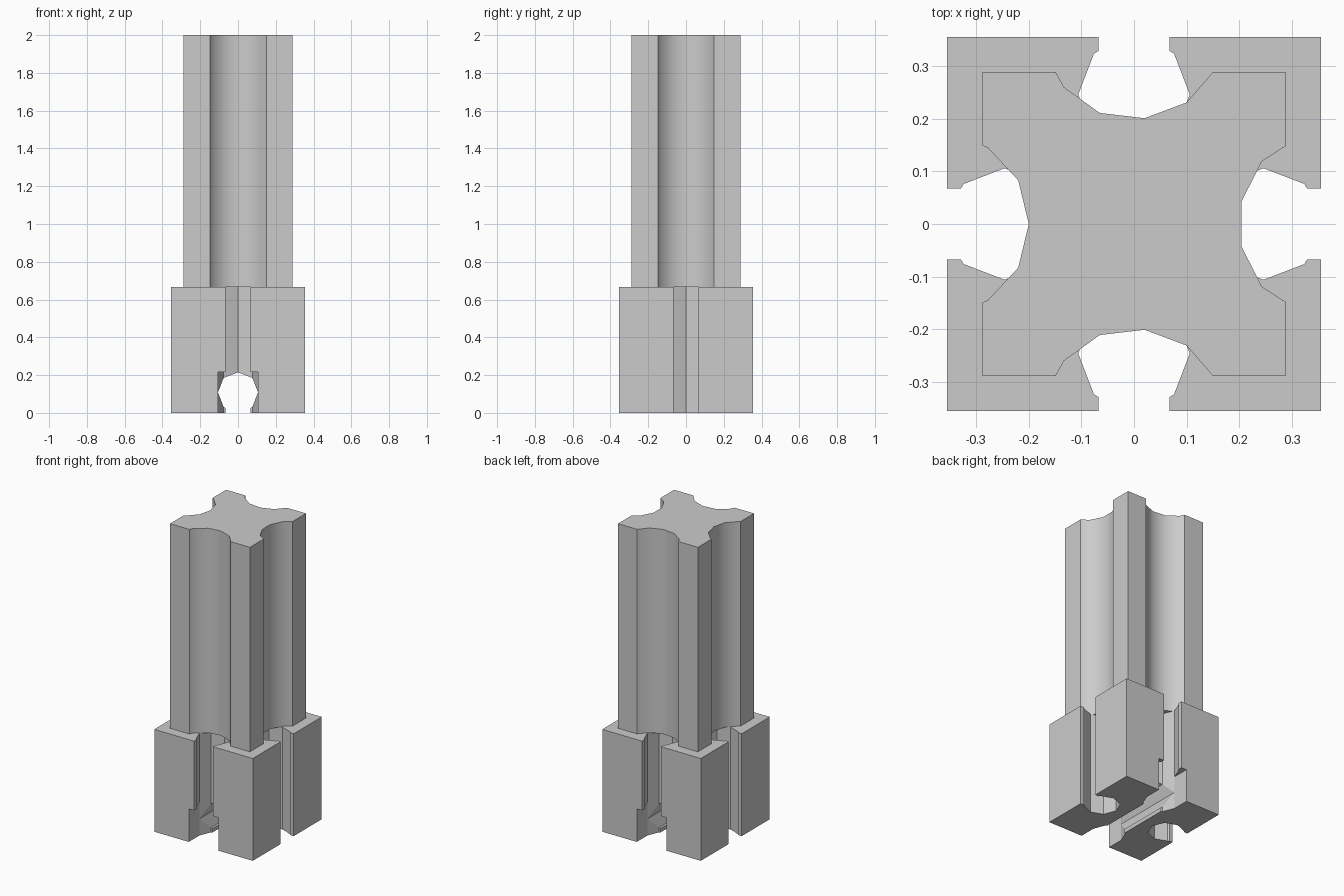
import bpy
import bmesh
from math import radians
from mathutils import Matrix, Vector

cube = bpy.data.objects.get("Cube")
if cube:
    bpy.data.objects.remove(cube, do_unlink=True)

grey = bpy.data.materials.new("plain grey")
grey.use_nodes = True
colour = (0.6, 0.6, 0.6, 1)
grey.diffuse_color = colour
grey.node_tree.nodes["Principled BSDF"].inputs["Base Color"].default_value = colour


def prism(name, points, start, end, matrix=None):
    """Extrude a closed outline along z, then place it with a matrix."""
    bm = bmesh.new()
    face = bm.faces.new([bm.verts.new((x, y, start)) for x, y in points])
    top = bmesh.ops.extrude_face_region(bm, geom=[face])["geom"]
    verts = [g for g in top if isinstance(g, bmesh.types.BMVert)]
    bmesh.ops.translate(bm, verts=verts, vec=(0, 0, end - start))
    if matrix:
        bm.transform(matrix)
    bmesh.ops.recalc_face_normals(bm, faces=bm.faces)
    mesh = bpy.data.meshes.new(name)
    bm.to_mesh(mesh)
    bm.free()
    mesh.materials.append(grey)
    obj = bpy.data.objects.new(name, mesh)
    bpy.context.collection.objects.link(obj)
    return obj


def cut(target, cutter):
    mod = target.modifiers.new("cut", "BOOLEAN")
    mod.operation = "DIFFERENCE"
    mod.solver = "EXACT"
    mod.object = cutter
    bpy.context.view_layer.objects.active = target
    bpy.ops.object.modifier_apply(modifier=mod.name)
    bpy.data.objects.remove(cutter, do_unlink=True)


HALF, STEP = 0.355, 0.667

# Undercut groove, as half width and distance from the axis
half_groove = [(0.067, HALF), (0.067, 0.329), (0.076, 0.324),
               (0.106, 0.246), (0.076, 0.17)]
groove = half_groove + [(0, 0.14)] + [(-x, y) for x, y in reversed(half_groove)]

# Square base with a groove in each side
outline = []
for quarter in range(4):
    turn = Matrix.Rotation(radians(90 * quarter), 2)
    outline += [turn @ Vector(p) for p in [(HALF, HALF)] + groove]
base = prism("base", outline, 0, STEP)

# Undercut slot through the underside, running front to back
slot = [(x, HALF - y) for x, y in groove]
slot[0], slot[-1] = (slot[0][0], -0.02), (slot[-1][0], -0.02)
upright = Matrix.Rotation(radians(90), 4, "X")
cut(base, prism("slot_cutter", slot, -0.5, 0.5, upright))

# Clearance where the slot leaves the front and back grooves
for side in (-1, 1):
    box = [(-0.1062, 0.246 * side), (0.1062, 0.246 * side),
           (0.1062, 0.4 * side), (-0.1062, 0.4 * side)]
    cut(base, prism("notch_cutter", box, -0.02, 0.2155))

# Fluted shaft, mirrored front to back
half_shaft = [(-0.2, 0), (-0.22, 0.083), (-0.278, 0.145), (-0.288, 0.149),
              (-0.288, 0.289), (-0.149, 0.289), (-0.133, 0.26),
              (-0.065, 0.211), (0.02, 0.201), (0.1, 0.231), (0.15, 0.289),
              (0.288, 0.289), (0.288, 0.148), (0.243, 0.119), (0.204, 0.042)]
shaft = prism("shaft", half_shaft + [(x, -y) for x, y in reversed(half_shaft[1:])],
              STEP, 2)

# Soft flutes, crisp corners
bpy.ops.object.select_all(action="DESELECT")
shaft.select_set(True)
bpy.context.view_layer.objects.active = shaft
bpy.ops.object.shade_smooth_by_angle(angle=radians(42))
